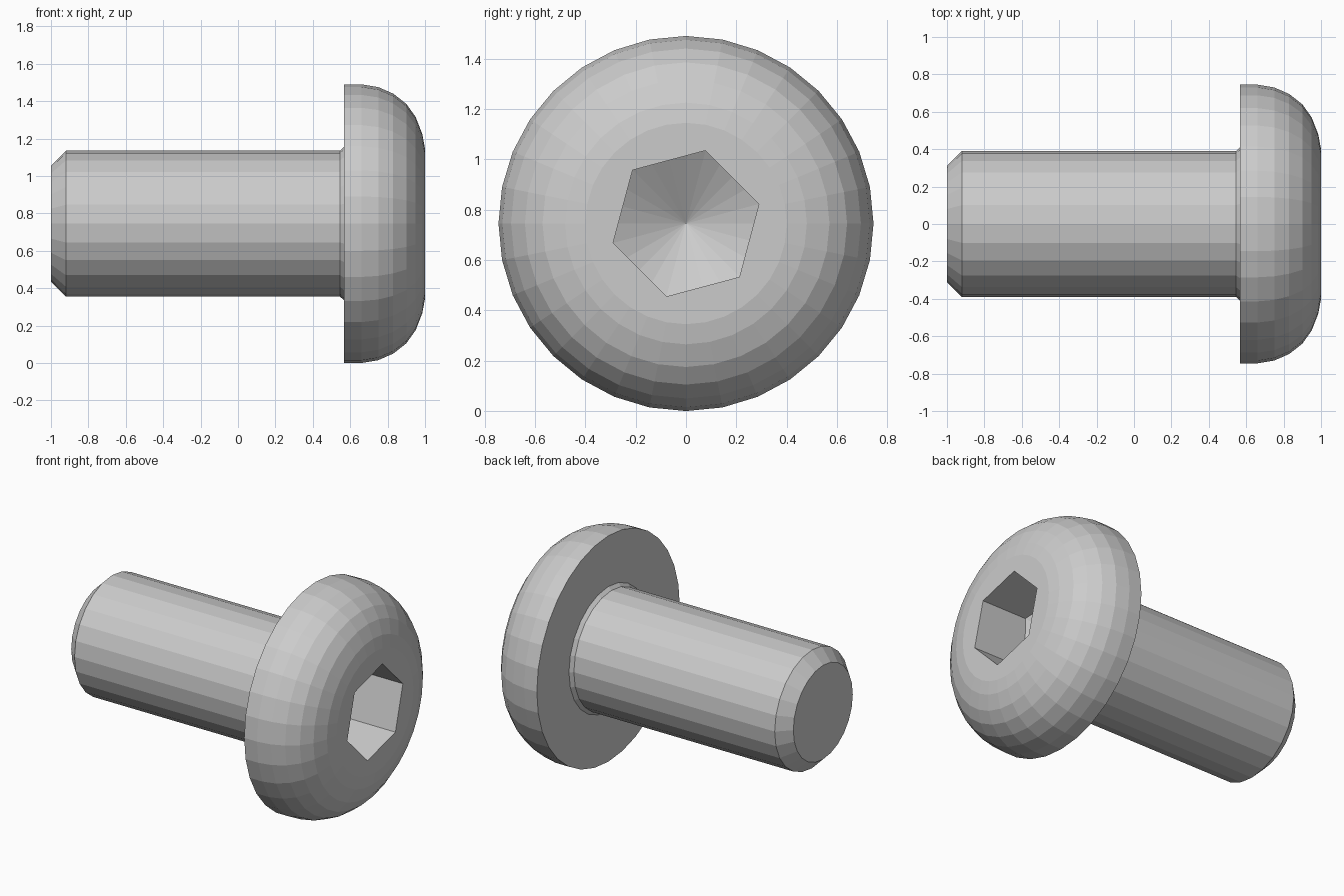
import bpy, bmesh
from math import sin, cos, tau, radians

default = bpy.data.objects.get("Cube")
if default:
    bpy.data.objects.remove(default, do_unlink=True)

AXIS_Z = 0.745


def lathe(name, profile, sides, turn=0.0):
    """Closed solid turned about the x axis from (x, radius) points."""
    bm = bmesh.new()
    rings = []
    for x, r in profile:
        count = sides if r > 0 else 1
        angles = [turn + tau * i / sides for i in range(count)]
        rings.append([bm.verts.new((x, r * sin(a), AXIS_Z + r * cos(a))) for a in angles])
    for a, b in zip(rings, rings[1:]):
        for i in range(sides):
            j = (i + 1) % sides
            if len(a) == 1:
                bm.faces.new((a[0], b[j], b[i]))
            else:
                bm.faces.new((a[i], a[j], b[j], b[i]))
    for ring in (rings[0], rings[-1]):
        if len(ring) > 1:
            bm.faces.new(ring)
    bmesh.ops.recalc_face_normals(bm, faces=bm.faces)
    mesh = bpy.data.meshes.new(name)
    bm.to_mesh(mesh)
    bm.free()
    obj = bpy.data.objects.new(name, mesh)
    bpy.context.collection.objects.link(obj)
    return obj


def combine(target, other, operation):
    """Apply a boolean and discard the helper object."""
    other.hide_render = True
    mod = target.modifiers.new(operation.title(), 'BOOLEAN')
    mod.operation = operation
    mod.solver = 'EXACT'
    mod.object = other
    bpy.context.view_layer.objects.active = target
    bpy.ops.object.modifier_apply(modifier=mod.name)
    bpy.data.objects.remove(other, do_unlink=True)


# Domed head
bolt = lathe("button_head_bolt", [
    (0.567, 0.745), (0.66, 0.745), (0.75, 0.73), (0.83, 0.695),
    (0.90, 0.64), (0.95, 0.57), (0.985, 0.48), (1.0, 0.40)], 32)

# Shank with chamfered tip and a small flare under the head
shank = lathe("shank", [
    (-1.0, 0.31), (-0.92, 0.39), (0.545, 0.39), (0.567, 0.41), (0.62, 0.41)], 24)
combine(bolt, shank, 'UNION')

# Hexagonal socket with a conical drilled floor
socket = lathe("socket_cutter", [(0.3, 0.3), (1.2, 0.3)], 6, radians(15))
drill = lathe("drill_cutter", [(0.49, 0), (0.73, 0.4), (1.3, 0.4)], 24)
combine(socket, drill, 'INTERSECT')
combine(bolt, socket, 'DIFFERENCE')
